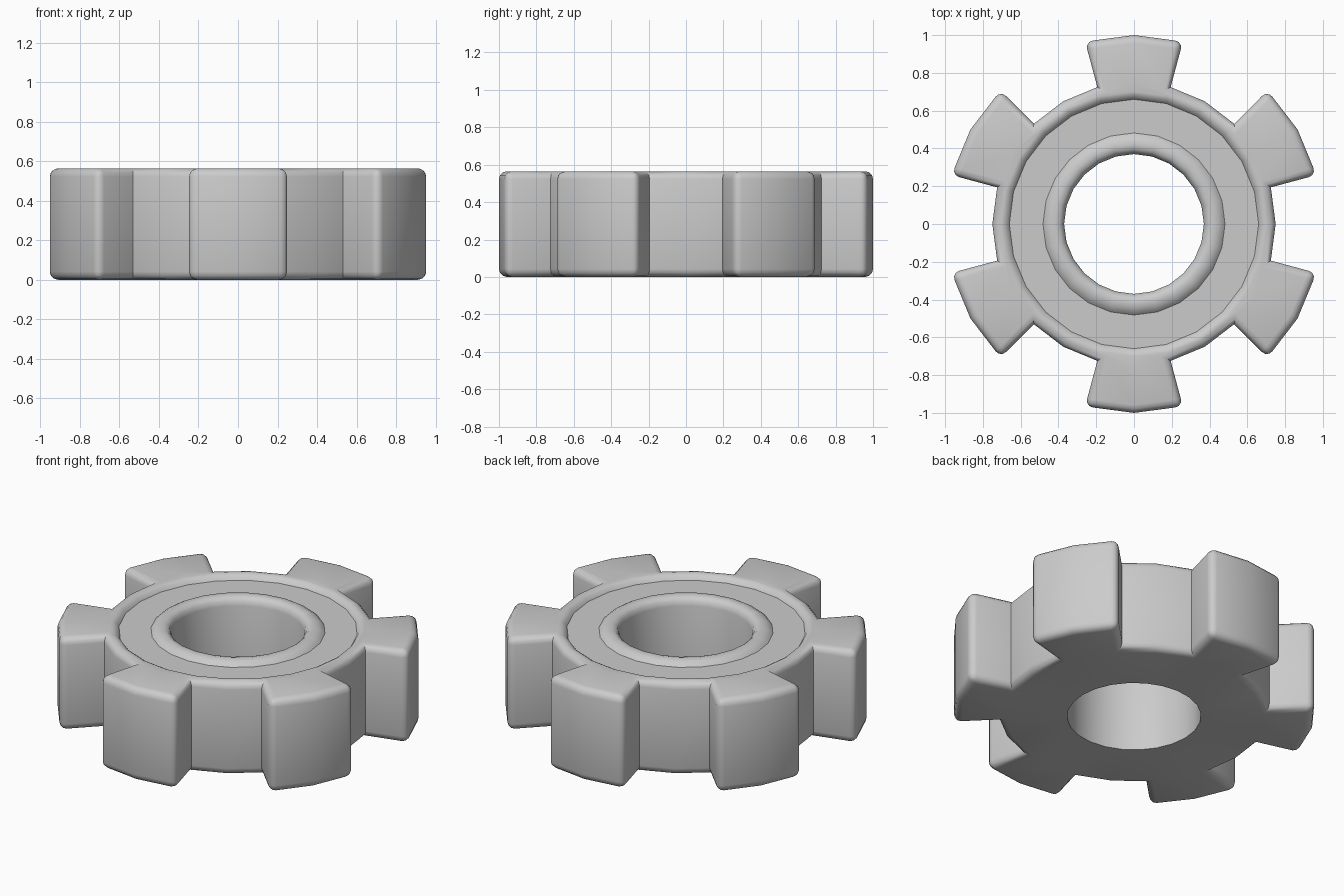
import bpy, bmesh, math

if "Cube" in bpy.data.objects:
    bpy.data.objects.remove(bpy.data.objects["Cube"])

H = 0.565          # thickness
SEG = 24           # sides of the wheel
ROOT, TIP = 0.75, 1.0
FLOOR = H - 0.03   # groove floor

# half section from lower outer edge, through the bore, to the upper outer edge
profile = [(ROOT, 0), (0.37, 0), (0.37, H - 0.05), (0.378, H - 0.022),
           (0.395, H - 0.006), (0.42, H), (0.45, H - 0.006), (0.47, H - 0.018),
           (0.482, FLOOR), (0.66, FLOOR), (0.672, H - 0.012), (0.69, H - 0.002),
           (0.70, H), (ROOT, H)]

bm = bmesh.new()


def pt(r, z, i):
    a = 2 * math.pi * i / SEG
    return (r * math.cos(a), r * math.sin(a), z)


def quad(*corners):
    bm.faces.new([bm.verts.new(pt(*c)) for c in corners])


def is_tooth(i):
    return i % 4 in (1, 2)


for i in range(SEG):
    j = i + 1
    # ring body
    for (r0, z0), (r1, z1) in zip(profile, profile[1:]):
        quad((r0, z0, i), (r0, z0, j), (r1, z1, j), (r1, z1, i))
    # outer wall, pushed out to the tip on teeth
    r = TIP if is_tooth(i) else ROOT
    quad((r, 0, i), (r, 0, j), (r, H, j), (r, H, i))
    if is_tooth(i):
        for z in (0, H):
            quad((ROOT, z, i), (TIP, z, i), (TIP, z, j), (ROOT, z, j))
    # tooth flank wherever a tooth starts or ends
    if is_tooth(i) != is_tooth(j):
        quad((ROOT, 0, j), (TIP, 0, j), (TIP, H, j), (ROOT, H, j))

bmesh.ops.remove_doubles(bm, verts=bm.verts, dist=1e-4)
bmesh.ops.recalc_face_normals(bm, faces=bm.faces)

# round the outer outline and tooth corners
edges = [e for e in bm.edges
         if e.is_manifold and e.calc_face_angle_signed() > 1.0
         and min(v.co.xy.length for v in e.verts) > 0.72]
bmesh.ops.bevel(bm, geom=edges, offset=0.042, offset_type='OFFSET',
                segments=3, profile=0.5, affect='EDGES', clamp_overlap=True)
bmesh.ops.recalc_face_normals(bm, faces=bm.faces)

mesh = bpy.data.meshes.new("gear_wheel")
bm.to_mesh(mesh)
bm.free()
gear = bpy.data.objects.new("gear_wheel", mesh)
bpy.context.collection.objects.link(gear)
bpy.context.view_layer.objects.active = gear
gear.select_set(True)
bpy.ops.object.shade_smooth_by_angle(angle=math.radians(35))
